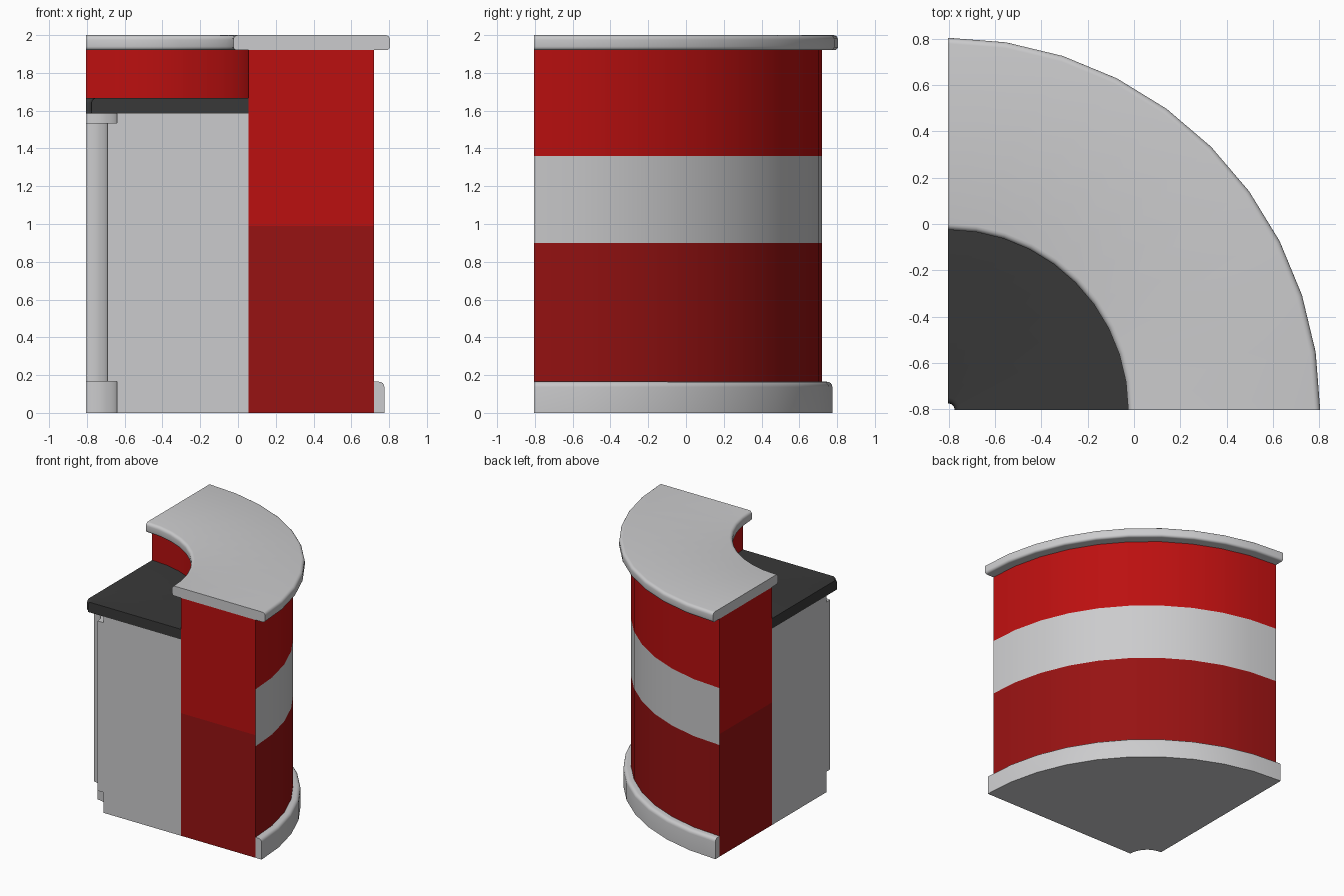
import bpy, bmesh, math
from mathutils import Vector

if "Cube" in bpy.data.objects:
    bpy.data.objects.remove(bpy.data.objects["Cube"])

CX = CY = -0.805          # centre of the quarter circle
SEGMENTS = 10


def material(name, r, g, b):
    m = bpy.data.materials.new(name)
    m.diffuse_color = (r, g, b, 1)
    m.use_nodes = True
    m.node_tree.nodes["Principled BSDF"].inputs["Base Color"].default_value = m.diffuse_color
    return m


GREY = material("light grey", 0.60, 0.60, 0.61)
RED = material("bright red", 0.50, 0.005, 0.005)
DARK_RED = material("dark red", 0.31, 0.006, 0.006)
BLACK = material("charcoal", 0.040, 0.040, 0.040)


def rounded(corners, steps=4):
    """Profile from (radius, z, rounding) corners, right angles only."""
    pts = []
    n = len(corners)
    for i, (r, z, f) in enumerate(corners):
        p = Vector((r, z))
        if not f:
            pts.append(p)
            continue
        a = (Vector(corners[i - 1][:2]) - p).normalized() * f
        b = (Vector(corners[(i + 1) % n][:2]) - p).normalized() * f
        for k in range(steps + 1):
            t = k / steps * math.pi / 2
            pts.append(p + a * (1 - math.sin(t)) + b * (1 - math.cos(t)))
    return pts


def sweep(name, corners, mats, cuts=(), rule=None):
    """Turn a closed profile through a quarter circle and cap both ends."""
    bm = bmesh.new()
    profile = rounded(corners)
    rings = []
    for s in range(SEGMENTS + 1):
        a = s / SEGMENTS * math.pi / 2
        rings.append([bm.verts.new((CX + p.x * math.cos(a), CY + p.x * math.sin(a), p.y))
                      for p in profile])
    n = len(profile)
    for u, v in zip(rings, rings[1:]):
        for i in range(n):
            j = (i + 1) % n
            bm.faces.new((u[i], u[j], v[j], v[i]))
    bm.faces.new(rings[0])
    bm.faces.new(rings[-1])
    for z in cuts:
        bmesh.ops.bisect_plane(bm, geom=bm.verts[:] + bm.edges[:] + bm.faces[:],
                               plane_co=(0, 0, z), plane_no=(0, 0, 1))
    bmesh.ops.recalc_face_normals(bm, faces=bm.faces[:])
    bm.normal_update()
    if rule:
        for f in bm.faces:
            f.material_index = rule(f)
    me = bpy.data.meshes.new(name)
    bm.to_mesh(me)
    bm.free()
    for m in mats:
        me.materials.append(m)
    ob = bpy.data.objects.new(name, me)
    bpy.context.collection.objects.link(ob)
    bpy.ops.object.select_all(action='DESELECT')
    ob.select_set(True)
    bpy.context.view_layer.objects.active = ob
    bpy.ops.object.shade_smooth_by_angle(angle=math.radians(30))
    return ob


def wall_colour(f):
    c, n = f.calc_center_median(), f.normal
    if n.z < -0.9:
        return 2                                    # underside
    is_end = n.x < -0.999 or n.y < -0.999
    outward = n.x * (c.x - CX) + n.y * (c.y - CY) > 0.5
    if outward and not is_end and 0.9 < c.z < 1.36:
        return 2                                    # pale band
    return 0 if c.z > 0.99 else 1


# Raised bar top
sweep("bar_top", [(0.78, 1.92, 0.02), (1.61, 1.92, 0.02),
                  (1.61, 2.0, 0.025), (0.78, 2.0, 0.025)], [GREY])

# Tall curved wall with a pale band
sweep("front_wall", [(0.86, 0, 0), (1.525, 0, 0), (1.525, 1.92, 0), (0.86, 1.92, 0)],
      [RED, DARK_RED, GREY], cuts=(0.9, 0.99, 1.36), rule=wall_colour)

# Plinth around the foot of the wall
sweep("plinth", [(1.525, 0, 0), (1.58, 0, 0), (1.58, 0.165, 0.028), (1.525, 0.165, 0)], [GREY])

# Worktop on the serving side
sweep("worktop", [(0.03, 1.585, 0), (0.86, 1.585, 0),
                  (0.86, 1.667, 0), (0.03, 1.667, 0.025)], [BLACK])

# Cabinet with recessed kick space and recess under the worktop
sweep("cabinet", [(0.165, 0, 0), (0.86, 0, 0), (0.86, 1.585, 0), (0.165, 1.585, 0),
                  (0.165, 1.535, 0), (0.115, 1.535, 0), (0.115, 0.165, 0), (0.165, 0.165, 0)],
      [GREY])
